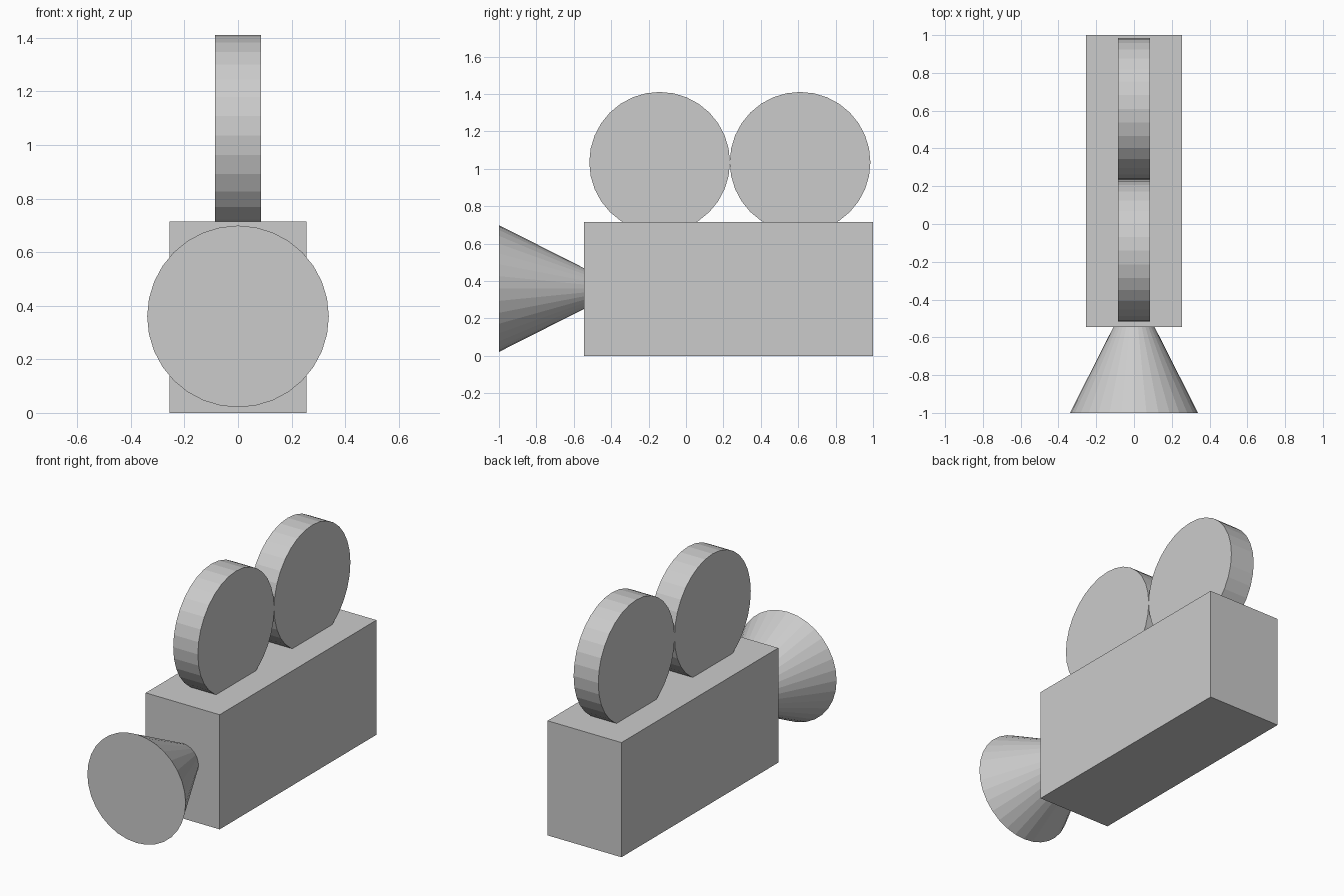
import bpy
from math import pi

# Remove the default cube
cube = bpy.data.objects.get("Cube")
if cube:
    bpy.data.objects.remove(cube, do_unlink=True)

# Single flat grey for the whole camera
grey = bpy.data.materials.new("plain_grey")
grey.use_nodes = True
colour = (0.6, 0.6, 0.6, 1)
grey.diffuse_color = colour
grey.node_tree.nodes["Principled BSDF"].inputs["Base Color"].default_value = colour


def finish(name):
    obj = bpy.context.object
    obj.name = name
    obj.data.name = name
    obj.data.materials.append(grey)
    return obj


# Camera body
FRONT, BACK, HEIGHT, WIDTH = -0.545, 1.0, 0.715, 0.51
bpy.ops.mesh.primitive_cube_add(size=1, location=(0, (FRONT + BACK) / 2, HEIGHT / 2))
body = finish("camera_body")
body.scale = (WIDTH, BACK - FRONT, HEIGHT)

# Film reels, sunk into the top of the body
for name, y in (("front_reel", -0.141), ("rear_reel", 0.61)):
    bpy.ops.mesh.primitive_cylinder_add(
        vertices=32, radius=0.376, depth=0.17,
        location=(0, y, 1.035), rotation=(0, pi / 2, 0))
    finish(name)

# Lens hood: a cone whose tip lies inside the body
LENGTH = 0.67
bpy.ops.mesh.primitive_cone_add(
    vertices=32, radius1=0.339, radius2=0, depth=LENGTH,
    location=(0, -1 + LENGTH / 2, 0.36), rotation=(-pi / 2, 0, 0))
finish("lens_hood")
